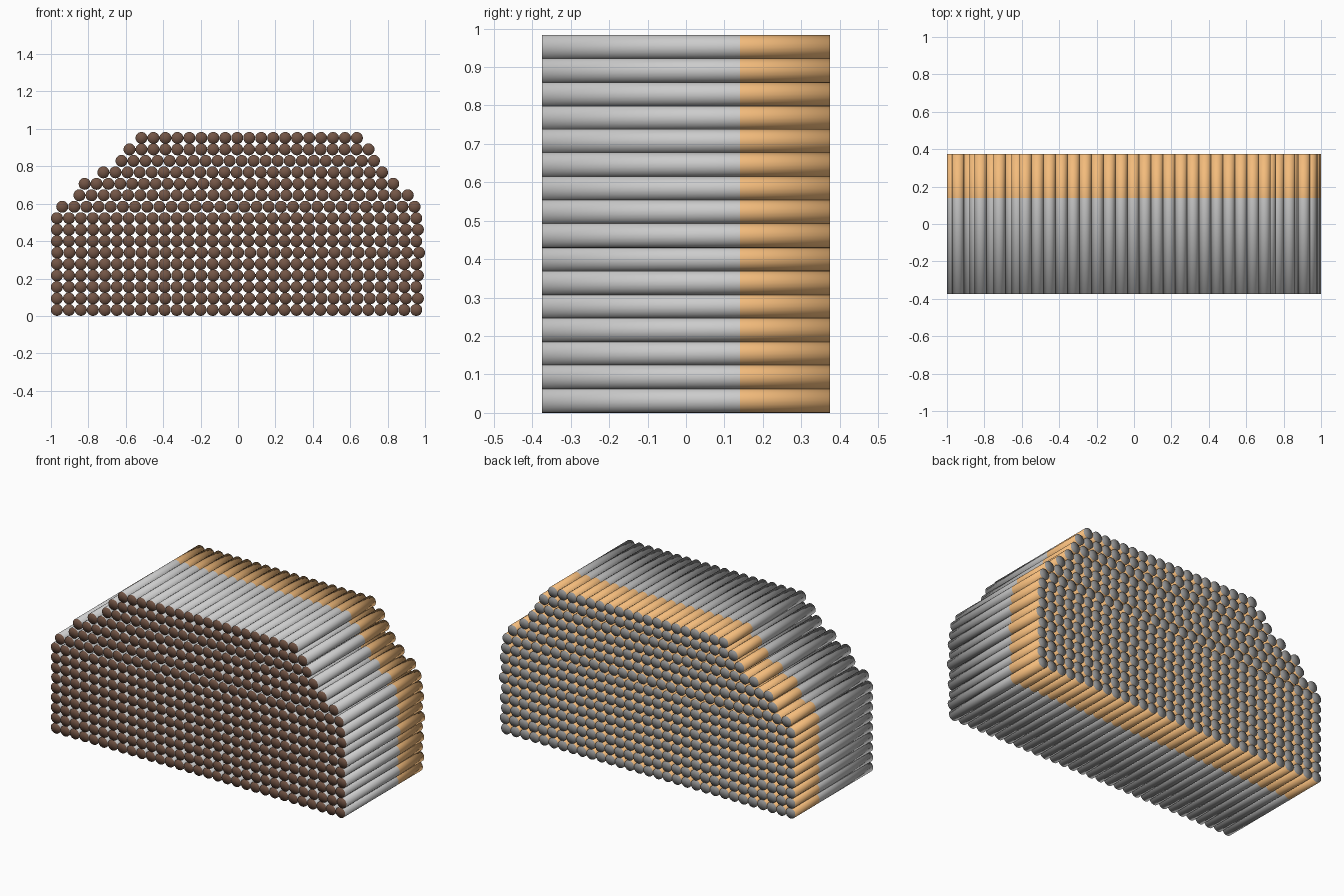
import bpy, bmesh, math

if "Cube" in bpy.data.objects:
    bpy.data.objects.remove(bpy.data.objects["Cube"])

R = 0.032            # tube radius
SIDES = 20
HALF = 0.375         # half length along y
SEAM = 0.14          # where the filter wrap starts
PITCH = 0.0613       # vertical row spacing


def material(name, color):
    m = bpy.data.materials.new(name)
    m.diffuse_color = (*color, 1)
    m.use_nodes = True
    m.node_tree.nodes["Principled BSDF"].inputs["Base Color"].default_value = m.diffuse_color
    return m


mats = [material("paper", (0.8, 0.8, 0.8)),
        material("filter_wrap", (0.9, 0.5, 0.2)),
        material("tobacco", (0.17, 0.09, 0.06)),
        material("filter_end", (0.3, 0.3, 0.3))]
PAPER, WRAP, TOBACCO, FILTER = range(4)


def add_tube(bm, x, z):
    """One paper tube with coloured filter wrap and two smooth caps."""
    rings = []
    for y in (-HALF, SEAM, HALF):
        rings.append([bm.verts.new((x + R * math.cos(2 * math.pi * i / SIDES), y,
                                    z + R * math.sin(2 * math.pi * i / SIDES)))
                      for i in range(SIDES)])
    front = bm.verts.new((x, -HALF, z))
    back = bm.verts.new((x, HALF, z))
    for i in range(SIDES):
        j = (i + 1) % SIDES
        a, b, c = rings
        for verts, mat in (((a[i], b[i], b[j], a[j]), PAPER),
                           ((b[i], c[i], c[j], b[j]), WRAP),
                           ((front, a[i], a[j]), TOBACCO),
                           ((back, c[j], c[i]), FILTER)):
            f = bm.faces.new(verts)
            f.material_index = mat
            f.smooth = True


# Rows from the bottom up: first centre x, last centre x, number of tubes
rows = [(-0.968, 0.953 if k % 2 == 0 else 0.962, 31) for k in range(9)]
rows[5] = (-0.966, 0.968, 31)
rows += [(-0.94, 0.944, 30), (-0.848, 0.908, 28), (-0.82, 0.83, 27),
         (-0.72, 0.77, 24), (-0.623, 0.727, 22), (-0.58, 0.698, 21),
         (-0.516, 0.636, 19)]

for k, (x0, x1, n) in enumerate(rows):
    bm = bmesh.new()
    for i in range(n):
        add_tube(bm, x0 + (x1 - x0) * i / (n - 1), R + PITCH * k)
    bmesh.ops.recalc_face_normals(bm, faces=bm.faces)
    name = f"tube_row_{k + 1:02d}"
    me = bpy.data.meshes.new(name)
    bm.to_mesh(me)
    bm.free()
    for m in mats:
        me.materials.append(m)
    bpy.context.collection.objects.link(bpy.data.objects.new(name, me))
